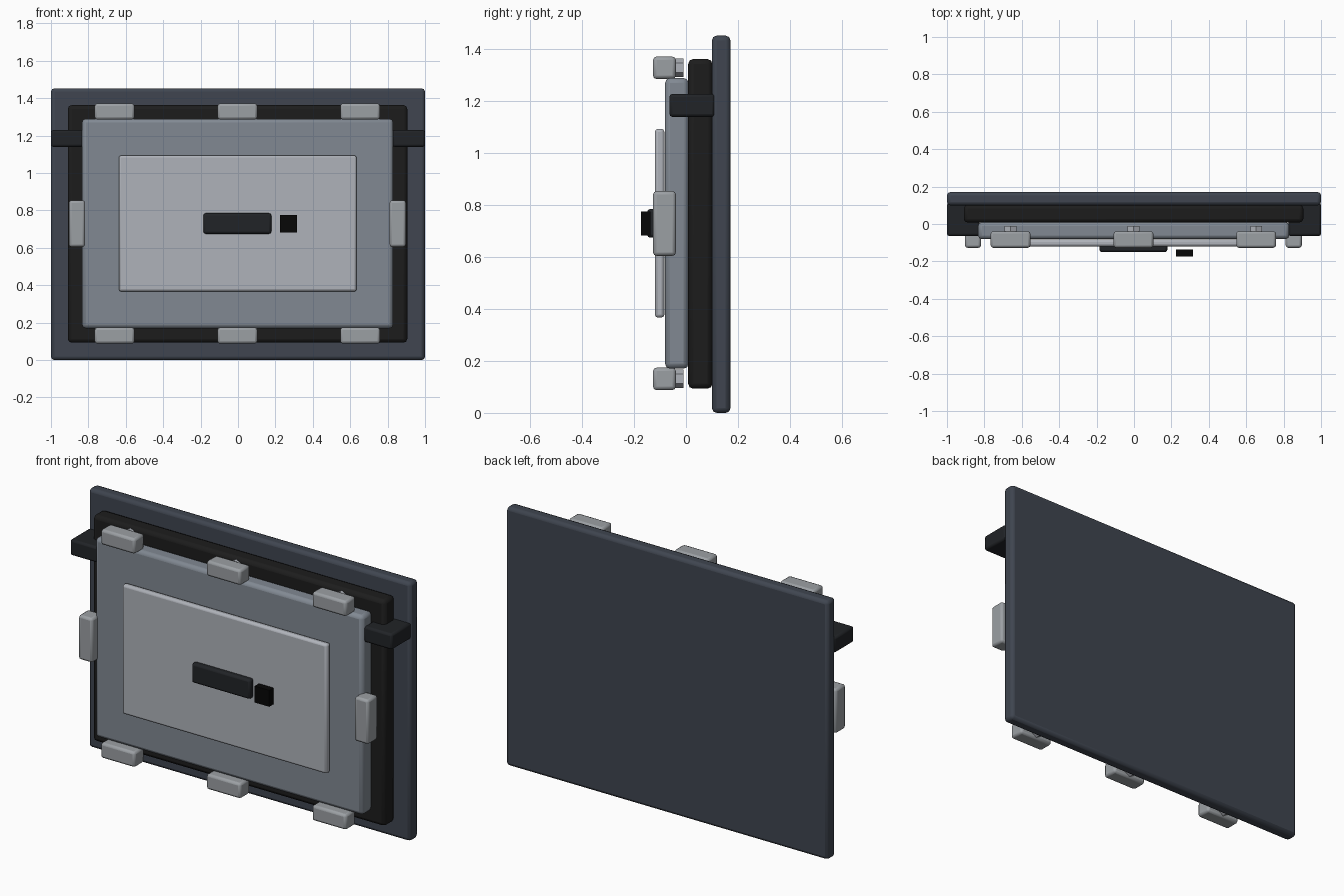
import bpy, math

if "Cube" in bpy.data.objects:
    bpy.data.objects.remove(bpy.data.objects["Cube"])


def material(name, r, g, b):
    m = bpy.data.materials.new(name)
    m.diffuse_color = (r, g, b, 1)
    m.use_nodes = True
    m.node_tree.nodes["Principled BSDF"].inputs["Base Color"].default_value = m.diffuse_color
    return m


SLATE = material("slate", 0.05, 0.06, 0.08, )
RUBBER = material("rubber", 0.012, 0.012, 0.012)
STEEL = material("steel", 0.22, 0.25, 0.29)
PALE = material("pale_steel", 0.43, 0.45, 0.49)
CLAMP = material("clamp_metal", 0.33, 0.35, 0.37)
DARK = material("dark_metal", 0.015, 0.017, 0.02)
BLACK = material("black", 0.002, 0.002, 0.002)


def finish(ob, name, mat, bevel):
    ob.name = name
    ob.data.materials.append(mat)
    if bevel:
        mod = ob.modifiers.new("bevel", 'BEVEL')
        mod.width = bevel
        mod.segments = 2
        bpy.ops.object.shade_smooth_by_angle(angle=math.radians(30))


def box(name, x, y, z, mat, bevel=0.0):
    """Box from (min, max) ranges on each axis."""
    bpy.ops.mesh.primitive_cube_add(size=1)
    ob = bpy.context.object
    ob.location = [(a + b) / 2 for a, b in (x, y, z)]
    ob.scale = [b - a for a, b in (x, y, z)]
    bpy.ops.object.transform_apply(location=False, rotation=False, scale=True)
    finish(ob, name, mat, bevel)


# Stacked plates, back to front
box("back_frame", (-1, 1), (0.10, 0.171), (0, 1.453), SLATE, 0.018)
box("gasket", (-0.91, 0.905), (0.008, 0.102), (0.093, 1.363), RUBBER, 0.02)
box("door_panel", (-0.834, 0.83), (-0.081, 0.01), (0.17, 1.29), STEEL, 0.02)
box("raised_plate", (-0.637, 0.634), (-0.12, -0.083), (0.367, 1.094), PALE, 0.012)

# Pull handle and latch button
box("handle", (-0.185, 0.178), (-0.15, -0.11), (0.675, 0.785), DARK, 0.012)
box("latch_button", (0.225, 0.316), (-0.174, -0.136), (0.683, 0.775), BLACK)

# Clamps with hexagonal bolts along top and bottom
for row, z in (("top", 1.329), ("bottom", 0.131)):
    for i, x in enumerate((-0.66, -0.003, 0.653)):
        box(f"clamp_{row}_{i}", (x - 0.106, x + 0.106), (-0.127, -0.039),
            (z - 0.043, z + 0.043), CLAMP, 0.013)
        bpy.ops.mesh.primitive_cylinder_add(
            vertices=6, radius=0.036, depth=0.06,
            location=(x, -0.04, z), rotation=(math.pi / 2, 0, 0))
        finish(bpy.context.object, f"bolt_{row}_{i}", PALE, 0)

# Side clamps and side brackets
for side, x in (("left", -0.861), ("right", 0.854)):
    box(f"clamp_{side}", (x - 0.043, x + 0.043), (-0.127, -0.039),
        (0.605, 0.854), CLAMP, 0.013)
    s = -1 if side == "left" else 1
    box(f"bracket_{side}", sorted((s * 0.825, s * 1.0)), (-0.064, 0.112),
        (1.14, 1.229), DARK, 0.012)
